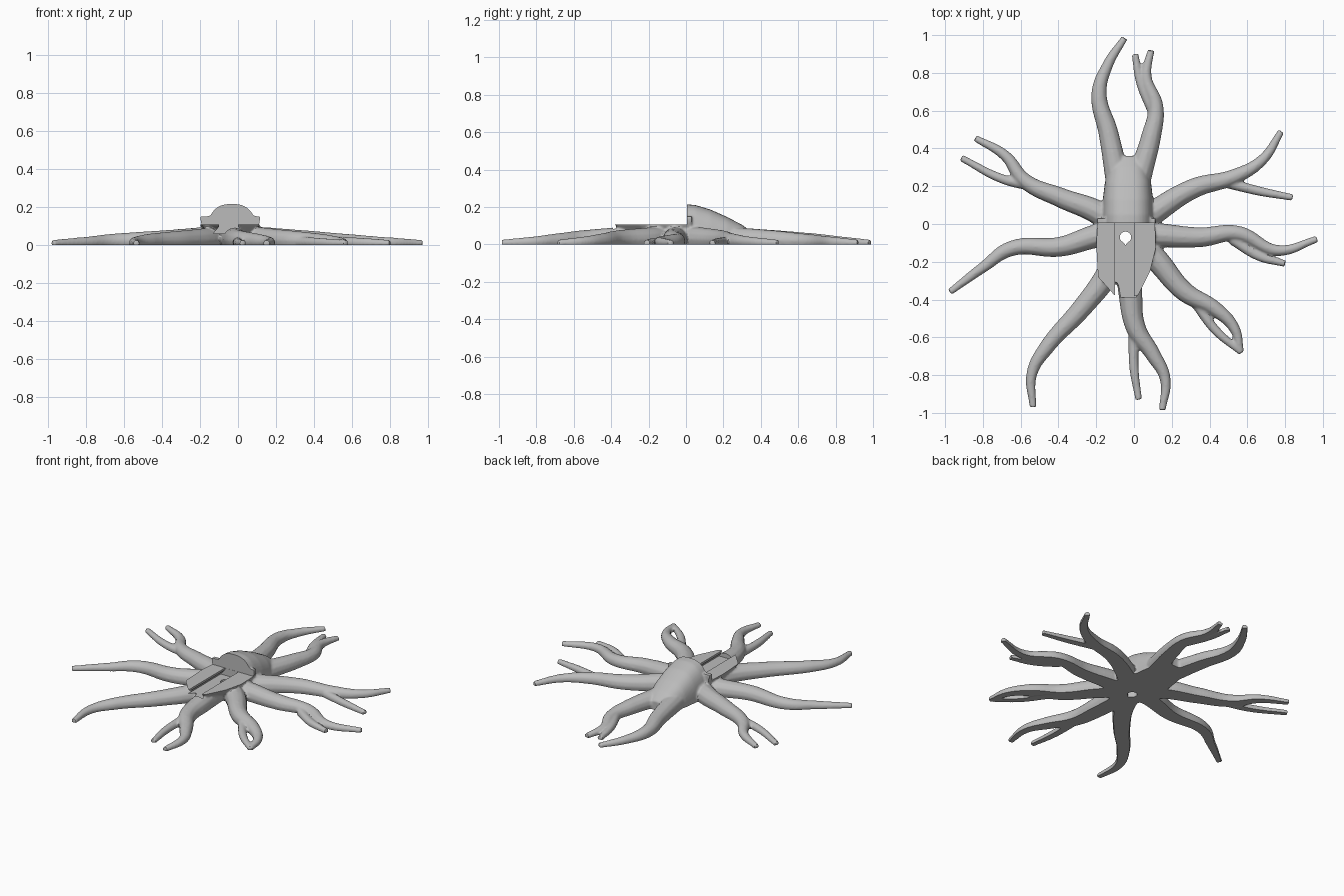
import bpy, bmesh
from math import sin, cos, pi

if "Cube" in bpy.data.objects:
    bpy.data.objects.remove(bpy.data.objects["Cube"])

bark = bpy.data.materials.new("plain grey")
bark.use_nodes = True
grey = (0.5, 0.5, 0.5, 1)
bark.diffuse_color = grey
bark.node_tree.nodes["Principled BSDF"].inputs["Base Color"].default_value = grey

HUB = (-0.04, -0.05)
ROOT_RADII = (0.07, 0.064, 0.053, 0.041, 0.029, 0.018)
BRANCH_RADII = (0.03, 0.025, 0.018)

# Plan paths of the main roots, from trunk to tip
roots = [
    [(-0.09, 0.25), (-0.135, 0.48), (-0.185, 0.69), (-0.14, 0.84), (-0.05, 0.985)],
    [(0.03, 0.25), (0.09, 0.46), (0.115, 0.62), (0.065, 0.78), (0.09, 0.92)],
    [(0.12, 0.07), (0.32, 0.19), (0.53, 0.25), (0.68, 0.34), (0.78, 0.49)],
    [(0.14, -0.06), (0.35, -0.07), (0.55, -0.05), (0.76, -0.14), (0.97, -0.08)],
    [(0.11, -0.18), (0.27, -0.36), (0.43, -0.45), (0.53, -0.55), (0.565, -0.68)],
    [(-0.02, -0.36), (0.01, -0.55), (0.1, -0.69), (0.165, -0.82), (0.15, -0.985)],
    [(-0.13, -0.25), (-0.28, -0.45), (-0.46, -0.65), (-0.54, -0.79), (-0.535, -0.97)],
    [(-0.18, -0.06), (-0.39, -0.12), (-0.65, -0.13), (-0.8, -0.23), (-0.975, -0.36)],
    [(-0.19, 0.06), (-0.39, 0.14), (-0.58, 0.23), (-0.68, 0.36), (-0.84, 0.455)],
]
# Thin side branches
branches = [
    [(0.1, 0.6), (0.035, 0.75), (0.005, 0.9)],
    [(0.45, 0.23), (0.66, 0.175), (0.84, 0.14)],
    [(0.52, -0.08), (0.66, -0.17), (0.8, -0.21)],
    [(0.33, -0.42), (0.43, -0.56), (0.57, -0.68)],
    [(0.0, -0.55), (0.0, -0.76), (0.025, -0.93)],
    [(-0.53, 0.2), (-0.7, 0.24), (-0.915, 0.35)],
]


def evaluated_mesh(ob):
    deps = bpy.context.evaluated_depsgraph_get()
    return bpy.data.meshes.new_from_object(ob.evaluated_get(deps))


def add_object(name, mesh):
    ob = bpy.data.objects.new(name, mesh)
    bpy.context.collection.objects.link(ob)
    return ob


def add_tubes(bm, paths, radii):
    """Sweep tapering round tubes that sink a little below the ground."""
    curve = bpy.data.curves.new("root_paths", "CURVE")
    curve.dimensions = "3D"
    curve.bevel_depth = 1
    curve.bevel_resolution = 4
    curve.use_fill_caps = True
    for path in paths:
        spline = curve.splines.new("BEZIER")
        spline.bezier_points.add(len(path) - 1)
        for p, (x, y), r in zip(spline.bezier_points, path, radii):
            p.co = (x, y, r * 0.45)
            p.radius = r
            p.handle_left_type = p.handle_right_type = "AUTO"
    ob = add_object("root_paths", curve)
    mesh = evaluated_mesh(ob)
    bm.from_mesh(mesh)
    bpy.data.objects.remove(ob)
    bpy.data.meshes.remove(mesh)


def loft(bm, rings):
    """Bridge equal rings of points and cap both ends."""
    rings = [[bm.verts.new(p) for p in ring] for ring in rings]
    n = len(rings[0])
    faces = [bm.faces.new(rings[0]), bm.faces.new(rings[-1])]
    for a, b in zip(rings, rings[1:]):
        for i in range(n):
            j = (i + 1) % n
            faces.append(bm.faces.new((a[i], a[j], b[j], b[i])))
    bmesh.ops.recalc_face_normals(bm, faces=faces)


def prism(name, ring_a, ring_b):
    bm = bmesh.new()
    loft(bm, [ring_a, ring_b])
    mesh = bpy.data.meshes.new(name)
    bm.to_mesh(mesh)
    bm.free()
    ob = add_object(name, mesh)
    ob.hide_render = True
    return ob


def box(name, x0, x1, y0, y1, z0, z1):
    plan = [(x0, y0), (x1, y0), (x1, y1), (x0, y1)]
    return prism(name, [(x, y, z0) for x, y in plan], [(x, y, z1) for x, y in plan])


bm = bmesh.new()
add_tubes(bm, [[HUB] + path for path in roots], ROOT_RADII)
add_tubes(bm, branches, BRANCH_RADII)

# Sloping rounded trunk behind the cut
rings = []
for y, half, top in [(-0.04, 0.138, 0.219), (0.05, 0.138, 0.211), (0.13, 0.133, 0.187),
                     (0.22, 0.122, 0.147), (0.3, 0.1, 0.105), (0.36, 0.06, 0.06)]:
    ring = [(-0.032 + half * (1 if cos(a) > 0 else -1) * abs(cos(a)) ** 0.75, y,
             top * abs(sin(a)) ** 0.75) for a in (pi * i / 20 for i in range(21))]
    rings.append(ring + [(-0.032 - half, y, -0.03), (-0.032 + half, y, -0.03)])
loft(bm, rings)

# Front block, tapering inwards towards the ground
plan = [(-0.19, 0.03), (-0.2, -0.1), (-0.19, -0.28), (-0.1, -0.38), (0.02, -0.38),
        (0.085, -0.25), (0.115, -0.13), (0.11, 0.03)]
loft(bm, [[(-0.04 + (x + 0.04) * s, y * s, z) for x, y in plan]
          for z, s in ((-0.03, 0.55), (0.045, 0.75), (0.105, 1), (0.15, 1.05))])

mesh = bpy.data.meshes.new("root_base")
bm.to_mesh(mesh)
bm.free()
base = add_object("root_base", mesh)

# Fuse and soften all the wood
fuse = base.modifiers.new("fuse", "REMESH")
fuse.mode = "VOXEL"
fuse.voxel_size = 0.0075
soften = base.modifiers.new("soften", "SMOOTH")
soften.factor = 0.5
soften.iterations = 4

# Cut the flat underside, the stepped front, the dovetail slot and the drop-shaped hole
slot = [(-0.1, 0.2), (-0.1, 0.095), (-0.13, 0.06), (0.03, 0.06), (0.0, 0.095), (0.0, 0.2)]
drop = [(-0.045 + 0.03 * cos(a), -0.07 + 0.03 * sin(a) * (1.4 if i == 12 else 1))
        for i, a in enumerate(2 * pi * k / 16 for k in range(16))]
cutters = [
    box("ground_cutter", -1.2, 1.2, -1.2, 1.2, -0.3, 0.0),
    box("step_cutter", -0.5, 0.5, -0.6, 0.005, 0.108, 0.4),
    prism("slot_cutter", [(x, -0.39, z) for x, z in slot], [(x, 0.004, z) for x, z in slot]),
    prism("hole_cutter", [(x, y, -0.1) for x, y in drop], [(x, y, 0.3) for x, y in drop]),
]
for cutter in cutters:
    cut = base.modifiers.new(cutter.name, "BOOLEAN")
    cut.operation = "DIFFERENCE"
    cut.solver = "EXACT"
    cut.object = cutter
final = evaluated_mesh(base)
base.modifiers.clear()
base.data = final
for cutter in cutters:
    bpy.data.objects.remove(cutter)

final.materials.clear()
final.materials.append(bark)
bpy.ops.object.select_all(action="DESELECT")
base.select_set(True)
bpy.context.view_layer.objects.active = base
bpy.ops.object.shade_smooth_by_angle(angle=0.6)
